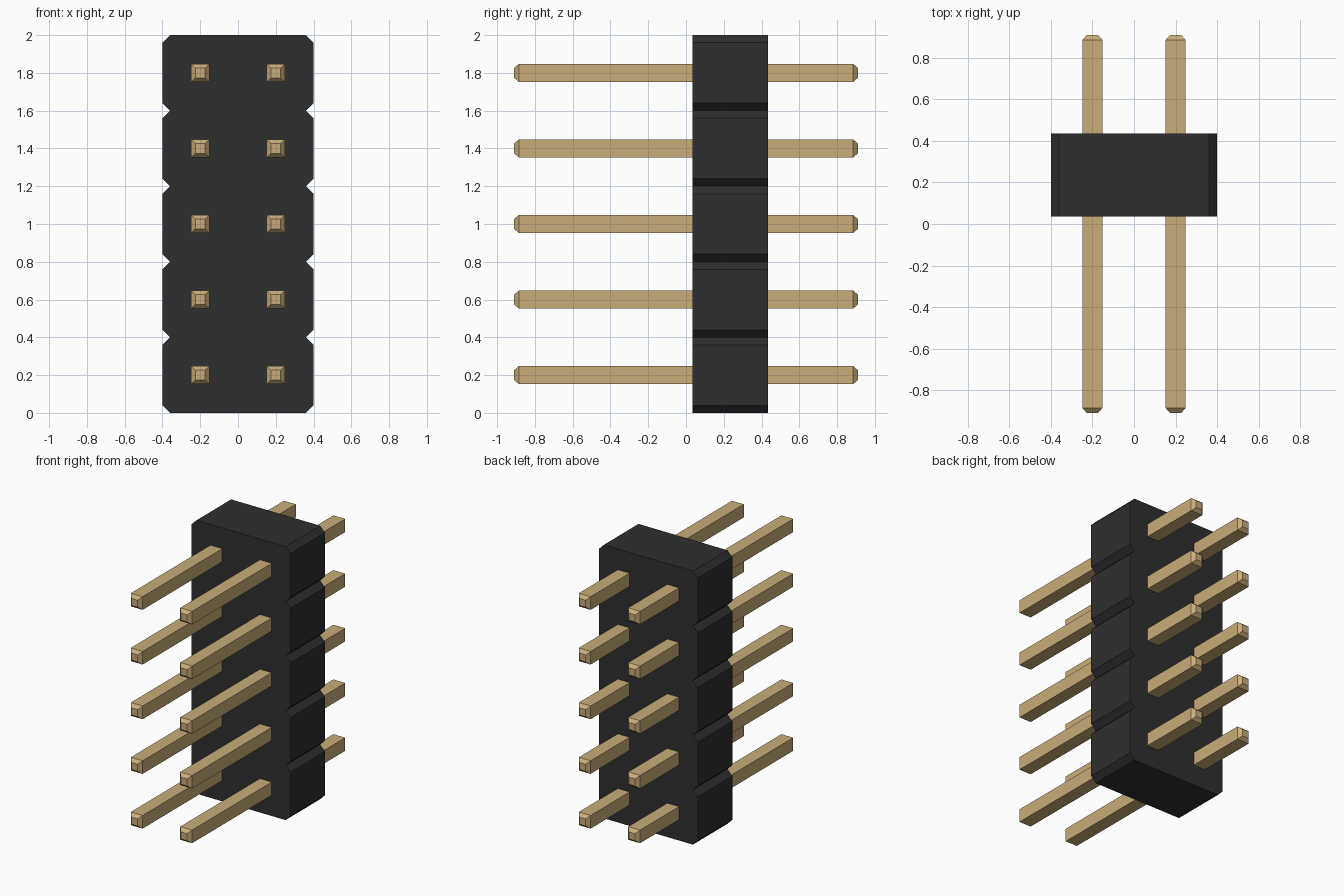
import bpy, bmesh

if "Cube" in bpy.data.objects:
    bpy.data.objects.remove(bpy.data.objects["Cube"])

PITCH, ROWS = 0.4, 5
HALF_W, CHAMFER = 0.4, 0.04
BODY_Y0, BODY_Y1 = 0.035, 0.435


def material(name, rgb):
    m = bpy.data.materials.new(name)
    m.diffuse_color = (*rgb, 1)
    m.use_nodes = True
    m.node_tree.nodes["Principled BSDF"].inputs["Base Color"].default_value = m.diffuse_color
    return m


def loft(name, sections, mat):
    """Join equal-sized rings of points with quads and cap both ends."""
    bm = bmesh.new()
    rings = [[bm.verts.new(p) for p in ring] for ring in sections]
    n = len(rings[0])
    for a, b in zip(rings, rings[1:]):
        for i in range(n):
            j = (i + 1) % n
            bm.faces.new((a[i], a[j], b[j], b[i]))
    bm.faces.new(rings[0])
    bm.faces.new(rings[-1])
    bmesh.ops.recalc_face_normals(bm, faces=bm.faces)
    mesh = bpy.data.meshes.new(name)
    bm.to_mesh(mesh)
    bm.free()
    mesh.materials.append(mat)
    obj = bpy.data.objects.new(name, mesh)
    bpy.context.collection.objects.link(obj)
    return obj


plastic = material("black_plastic", (0.028, 0.028, 0.028))
gold = material("gold_metal", (0.58, 0.42, 0.19))

# Housing: notched side outline, mirrored and extruded along y
right = []
for i in range(ROWS):
    z0, z1 = i * PITCH, (i + 1) * PITCH
    if i == 0:
        right.append((HALF_W - CHAMFER, z0))
    right += [(HALF_W, z0 + CHAMFER), (HALF_W, z1 - CHAMFER), (HALF_W - CHAMFER, z1)]
outline = right + [(-x, z) for x, z in reversed(right)]
loft("housing", [[(x, y, z) for x, z in outline] for y in (BODY_Y0, BODY_Y1)], plastic)


# Pins: square bars with tapered tips, passing through the housing
def pin_ring(x, z, y, h):
    return [(x + sx * h, y, z + sz * h) for sx, sz in ((-1, -1), (1, -1), (1, 1), (-1, 1))]


PROFILE = [(-0.91, 0.026), (-0.885, 0.048), (0.885, 0.048), (0.91, 0.026)]
for row in range(ROWS):
    for side, x in (("left", -PITCH / 2), ("right", PITCH / 2)):
        z = (row + 0.5) * PITCH
        loft(f"pin_{side}_{row + 1}", [pin_ring(x, z, y, h) for y, h in PROFILE], gold)
